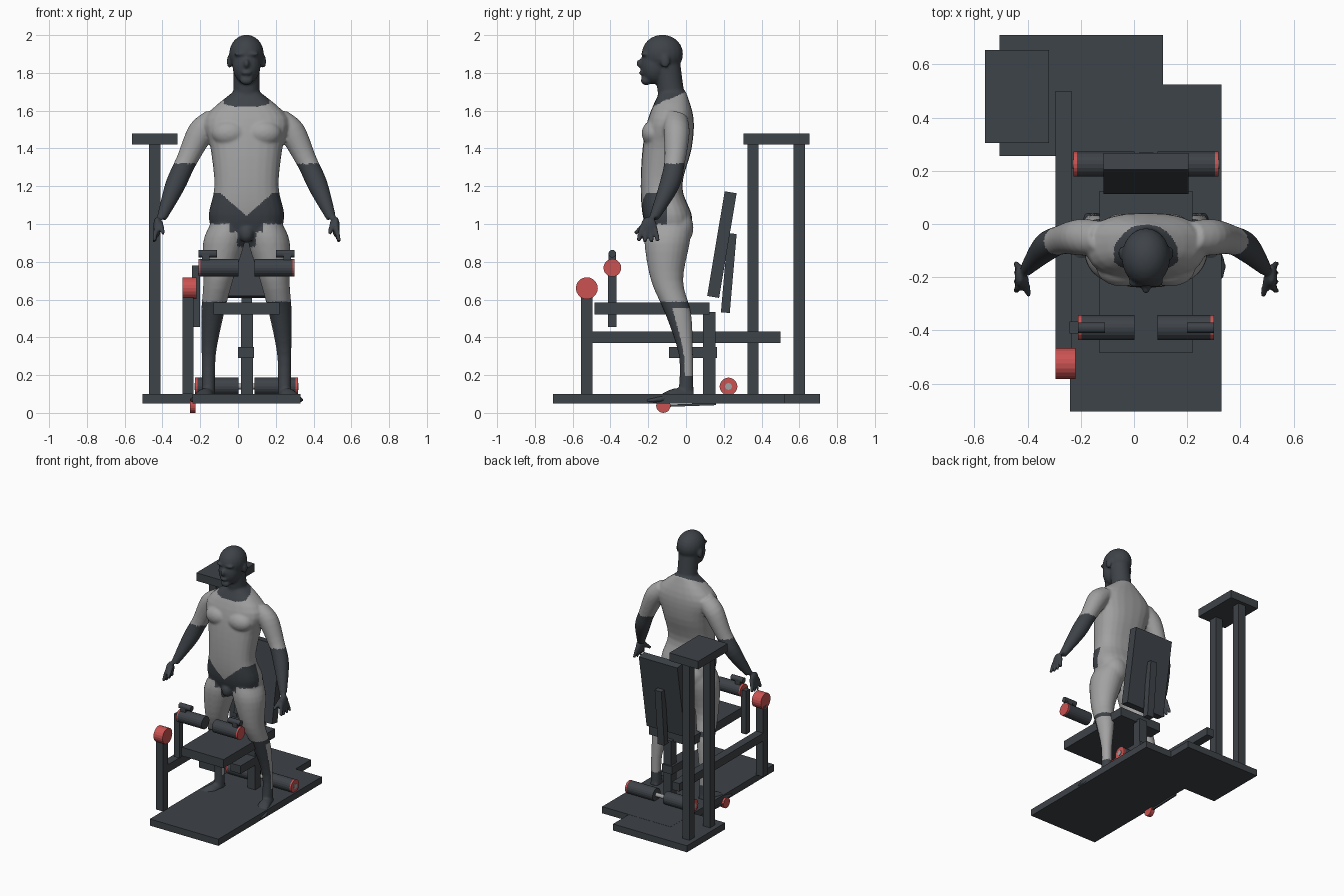
import bpy, bmesh, math
from mathutils import Vector, Matrix

cube = bpy.data.objects.get("Cube")
if cube:
    bpy.data.objects.remove(cube, do_unlink=True)


def material(name, *rgb):
    mat = bpy.data.materials.new(name)
    mat.use_nodes = True
    mat.diffuse_color = (*rgb, 1)
    mat.node_tree.nodes["Principled BSDF"].inputs["Base Color"].default_value = (*rgb, 1)
    return mat


DARK = material("dark slate", .048, .056, .065)
GREY = material("light grey", .36, .36, .36)
RED = material("red", .6, .085, .085)
AXIS_X, AXIS_Y, AXIS_Z = Matrix.Identity(3)
CENTRE = .045  # centre line of the figure and the rollers


def finish(mesh, name, *materials):
    bmesh.ops.recalc_face_normals(mesh, faces=mesh.faces)
    data = bpy.data.meshes.new(name)
    mesh.to_mesh(data)
    mesh.free()
    for mat in materials:
        data.materials.append(mat)
    thing = bpy.data.objects.new(name, data)
    bpy.context.collection.objects.link(thing)
    return thing


def box(name, left, right, front, back, bottom, top, lean=0):
    """Box between six planes, leaned back by an angle in degrees."""
    mesh = bmesh.new()
    bmesh.ops.create_cube(mesh, size=1)
    mesh.transform(Matrix.Diagonal((right - left, back - front, top - bottom, 1)))
    thing = finish(mesh, name, DARK)
    thing.location = ((left + right) / 2, (front + back) / 2, (bottom + top) / 2)
    thing.rotation_euler.x = -math.radians(lean)


def rod(name, left, right, y, z, radius, mat=DARK):
    """Cylinder lying along x."""
    mesh = bmesh.new()
    bmesh.ops.create_cone(mesh, cap_ends=True, segments=20, radius1=radius,
                          radius2=radius, depth=abs(right - left))
    mesh.transform(Matrix.Rotation(math.pi / 2, 4, "Y"))
    thing = finish(mesh, name, mat)
    thing.location = ((left + right) / 2, y, z)


# Floor plates
FLOOR = .1
box("main_floor_plate", left=-.24, right=.33, front=-.705, back=.525, bottom=.05, top=FLOOR)
box("rear_floor_plate", left=-.505, right=.11, front=.255, back=.71, bottom=.05, top=FLOOR - .001)

# Weight tower
for name, y in (("front", .325), ("rear", .57)):
    box(f"{name}_tower_post", left=-.47, right=-.41, front=y, back=y + .06, bottom=FLOOR, top=1.42)
box("tower_top", left=-.56, right=-.32, front=.305, back=.655, bottom=1.42, top=1.48)

# Side frame with its front pulley
box("side_beam", left=-.295, right=-.235, front=-.5, back=.5, bottom=.37, top=.43)
box("front_post", left=-.295, right=-.235, front=-.555, back=-.495, bottom=FLOOR, top=.63)
rod("front_pulley", left=-.295, right=-.22, y=-.525, z=.66, radius=.058, mat=RED)
box("grip_post", left=-.243, right=-.2, front=-.412, back=-.367, bottom=.455, top=.78)

# Seat, its support and the leaning back rest
box("seat", left=-.13, right=.22, front=-.485, back=.125, bottom=.52, top=.585)
box("seat_post", left=.015, right=.08, front=.09, back=.155, bottom=FLOOR, top=.535)
box("seat_bracket", left=0, right=.085, front=-.09, back=.165, bottom=.29, top=.35)
box("back_rest", left=-.115, right=.205, front=.158, back=.222, bottom=.61, top=1.172, lean=9.5)
box("back_rest_strut", left=.018, right=.073, front=.203, back=.25, bottom=.53, top=.95, lean=5)


def roller(name, side, reach, y, z):
    """Padded roller beside the centre line, closed by a red cap."""
    end, cap = CENTRE + side * reach, .012 * side
    rod(f"{name}_roller", CENTRE + .043 * side, end - cap, y, z, radius=.047)
    rod(f"{name}_cap", end - cap, end, y, z, radius=.047, mat=RED)
    return end


# Upper rollers with handles, lower rollers with hubs
for name, side in (("left", 1), ("right", -1)):
    end = roller(f"upper_{name}", side, reach=.255, y=-.39, z=.768)
    rod(f"{name}_handle", end - .1 * side, end, y=-.39, z=.843, radius=.02)
    stem = end - .04 * side
    box(f"{name}_handle_stem", left=stem - .02, right=stem + .02, front=-.41, back=-.37, bottom=.8, top=.84)
    end = roller(f"lower_{name}", side, reach=.272, y=.225, z=.14)
    rod(f"{name}_hub", end, end + .004 * side, y=.225, z=.14, radius=.018, mat=GREY)
rod("lower_axle", left=-.01, right=.1, y=.225, z=.14, radius=.015, mat=GREY)

# Foot lever under the plate
rod("lever_knob", left=-.255, right=-.225, y=-.12, z=.038, radius=.038, mat=RED)
box("lever_arm", left=-.246, right=-.234, front=-.12, back=.16, bottom=.036, top=.048, lean=-2)

# Standing figure: smooth lofts and balls fused into one skin
body = bmesh.new()


def spline(rows, steps=4):
    """Smooth curve through rows of numbers."""
    rows = [Vector(row) for row in rows]
    padded = [rows[0], *rows, rows[-1]]
    for a, b, c, d in zip(padded, padded[1:], padded[2:], padded[3:]):
        for k in range(steps):
            t = k / steps
            yield b + t / 2 * ((c - a) + t * ((2 * a - 5 * b + 4 * c - d) + t * (3 * b - a - 3 * c + d)))
    yield rows[-1]


def loft(rows, side=1, u=AXIS_X, v=AXIS_Y, power=2, count=24):
    """Skin over rows of (distance out, y, z, half size along u, half size along v)."""
    rings = []
    for out, y, z, wide, deep in spline(rows):
        ring = []
        for i in range(count):
            angle = math.tau * i / count
            p, q = (math.copysign(abs(f) ** (2 / power), f) for f in (math.cos(angle), math.sin(angle)))
            ring.append(body.verts.new(Vector((CENTRE + side * out, y, z)) + u * wide * p + v * deep * q))
        rings.append(ring)
    for low, high in zip(rings, rings[1:]):
        for i in range(count):
            body.faces.new((low[i - 1], low[i], high[i], high[i - 1]))
    body.faces.new(rings[0])
    body.faces.new(rings[-1])


def tube(rows, side):
    """Round limb through rows of (distance out, y, z, radius)."""
    first, last = (Vector((side * row[0], row[1], row[2])) for row in (rows[0], rows[-1]))
    along = (last - first).normalized()
    across = along.cross(AXIS_Y).normalized()
    loft([(*row, row[-1]) for row in rows], side, across, along.cross(across))


def ball(centre, radii, side=1):
    out, y, z = centre
    place = Matrix.Translation((CENTRE + side * out, y, z)) @ Matrix.Diagonal((*radii, 1))
    bmesh.ops.create_uvsphere(body, u_segments=20, v_segments=12, radius=1, matrix=place)


# Trunk from slices of height, half width, front and back
trunk = ((.95, .18, -.2, .03), (1.05, .2, -.23, .03), (1.2, .17, -.24, -.02),
         (1.4, .19, -.23, .03), (1.56, .22, -.2, .04), (1.7, .07, -.14, 0))
loft([(0, (front + back) / 2, z, wide, (back - front) / 2) for z, wide, front, back in trunk], power=2.5)

# Neck, skull, face, chin, nose, lips and groin
tube([(0, -.06, 1.58, .08), (0, -.08, 1.7, .07), (0, -.1, 1.85, .07)], side=1)
ball((0, -.125, 1.9), (.092, .11, .102))
ball((0, -.165, 1.84), (.075, .075, .1))
ball((0, -.21, 1.76), (.035, .03, .025))
ball((0, -.24, 1.85), (.015, .024, .025))
ball((0, -.235, 1.8), (.027, .014, .012))
ball((0, -.19, .95), (.04, .04, .05))

for side in (1, -1):
    # Ear, brow, chest and buttock
    ball((.09, -.11, 1.86), (.014, .025, .036), side)
    ball((.035, -.22, 1.9), (.034, .02, .01), side)
    ball((.09, -.17, 1.48), (.095, .065, .07), side)
    ball((.09, -.04, .98), (.09, .08, .1), side)
    # Arm
    tube([(.16, -.05, 1.57, .06), (.24, -.05, 1.49, .07), (.32, -.06, 1.33, .055),
          (.38, -.09, 1.2, .053), (.45, -.17, 1.03, .026)], side)
    # Palm, thumb and fingers
    ball((.473, -.197, .985), (.021, .045, .055), side)
    tube([(.46, -.2, 1.01, .018), (.44, -.27, .95, .011)], side)
    for finger in (-1.5, -.5, .5, 1.5):
        y = finger * .023 - .2
        tip = .9 + abs(finger) * .006
        tube([(.476, y, .98, .014), (.49, y + finger * .012, tip, .011)], side)
    # Leg
    loft([(.1, -.09, 1, .09, .12), (.12, -.1, .9, .11, .12), (.15, -.1, .7, .078, .085),
          (.18, -.04, .52, .06, .068), (.2, 0, .3, .037, .037), (.2, 0, .1, .035, .04)], side)
    # Foot, sliced from heel to toe
    loft([(.2, .04, .09, .03, .03), (.22, -.06, .09, .045, .04),
          (.25, -.15, .07, .05, .02), (.26, -.21, .065, .03, .01)], side, v=AXIS_Z)

figure = finish(body, "standing_figure", GREY, DARK)
for other in bpy.context.selected_objects:
    other.select_set(False)
bpy.context.view_layer.objects.active = figure
figure.select_set(True)
fuse = figure.modifiers.new("fuse", "REMESH")
fuse.mode = "VOXEL"
fuse.voxel_size = .008
relax = figure.modifiers.new("relax", "SMOOTH")
relax.iterations = 5
for modifier in (fuse.name, relax.name):
    bpy.ops.object.modifier_apply(modifier=modifier)


def is_dark(spot, normal):
    out = abs(spot.x - CENTRE)
    forearm = out > .25 and .6 < spot.z < 1.32
    head = out < .12 and spot.z > 1.7 + .45 * spot.y
    knee_or_foot = .555 < spot.z < .59 or spot.z < .2
    shin = spot.z < .59 and normal.y < -.3
    low = .88 if out < .05 else .96 if out < .09 else 1
    briefs = out < .25 and spot.y < -.1 and low < spot.z < min(1.165, 1.04 + .9 * out)
    return forearm or head or knee_or_foot or shin or briefs


for face in figure.data.polygons:
    face.material_index = int(is_dark(face.center, face.normal))
bpy.ops.object.shade_smooth()
